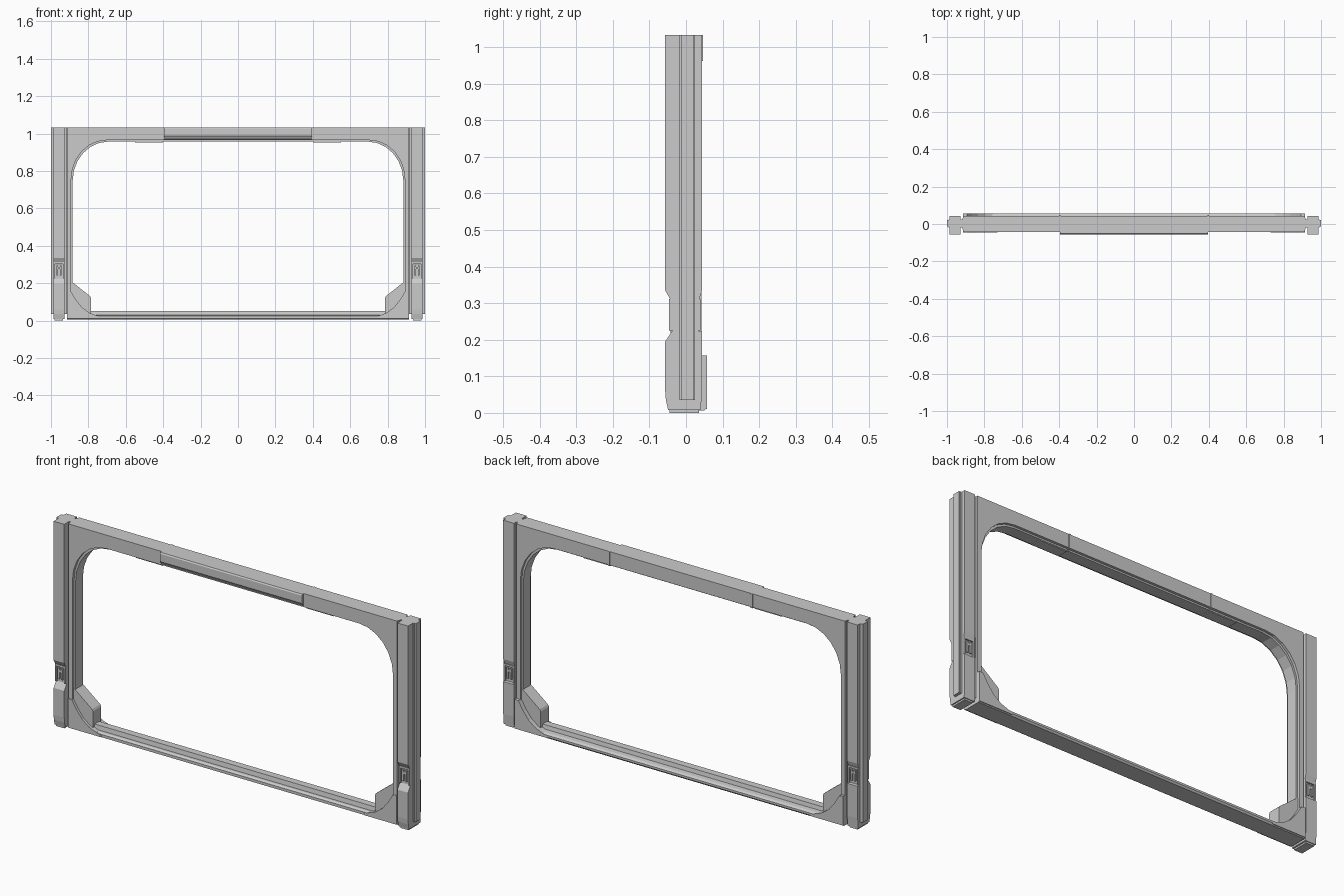
import bpy, bmesh, math

if "Cube" in bpy.data.objects:
    bpy.data.objects.remove(bpy.data.objects["Cube"])


def prism(name, pts, axis, a, b, mirror=False, bevel=0.0):
    """Extrude a 2D outline: axis 'y' takes (x, z) points, axis 'x' takes (y, z) points."""
    bm = bmesh.new()
    place = (lambda p, t: (p[0], t, p[1])) if axis == 'y' else (lambda p, t: (t, p[0], p[1]))
    near = [bm.verts.new(place(p, a)) for p in pts]
    far = [bm.verts.new(place(p, b)) for p in pts]
    bm.faces.new(near)
    bm.faces.new(far[::-1])
    n = len(pts)
    for i in range(n):
        j = (i + 1) % n
        bm.faces.new((near[j], near[i], far[i], far[j]))
    bmesh.ops.recalc_face_normals(bm, faces=bm.faces[:])
    me = bpy.data.meshes.new(name)
    bm.to_mesh(me)
    bm.free()
    ob = bpy.data.objects.new(name, me)
    bpy.context.collection.objects.link(ob)
    if bevel:
        m = ob.modifiers.new("bevel", 'BEVEL')
        m.width = bevel
        m.segments = 1
    if mirror:
        ob.modifiers.new("mirror", 'MIRROR').use_mirror_merge = False
    return ob


def box(name, x0, x1, y0, y1, z0, z1, mirror=False, bevel=0.0):
    return prism(name, [(x0, z0), (x1, z0), (x1, z1), (x0, z1)], 'y', y0, y1, mirror, bevel)


def arch(name, y0, y1, side, head, outer, foot, top):
    """Upper frame outline: two jambs and a head with faceted round inner corners."""
    rx, rz = 0.19, 0.21
    half = [(outer, top), (outer, foot), (side, foot)]
    for i in range(7):
        t = math.radians(15 * i)
        half.append((side - rx + rx * math.cos(t), head - rz + rz * math.sin(t)))
    left = [(-x, z) for x, z in reversed(half)]
    return prism(name, half + left, 'y', y0, y1)


TOP = 1.033

# Window frame: core ring with thinner facing panels front and back
arch("frame_core", -0.028, 0.03, 0.884, 0.957, 0.914, 0.012, TOP)
arch("front_panel", -0.042, -0.028, 0.892, 0.965, 0.914, 0.012, TOP)
arch("back_panel", 0.03, 0.043, 0.892, 0.965, 0.914, 0.012, TOP)

# Raised bar over the front of the head, and its shallow counterpart behind
prism("head_bar", [(-0.03, 0.968), (-0.045, 0.97), (-0.053, 0.984), (-0.056, 0.988),
                   (-0.056, 1.027), (-0.052, TOP), (-0.03, TOP)], 'x', -0.395, 0.395)
box("back_head_seam", 0.392, 0.402, 0.03, 0.047, 0.962, TOP, True)
box("head_lip", 0.40, 0.55, -0.025, 0.028, 0.953, 0.965, True)

# Sill with stepped ledges and a central rib
prism("sill", [(-0.043, 0.010), (-0.043, 0.024), (-0.034, 0.030), (-0.022, 0.030),
               (-0.018, 0.052), (0.018, 0.052), (0.022, 0.032), (0.045, 0.030),
               (0.057, 0.024), (0.057, 0.014), (0.050, 0.006), (-0.036, 0.006)],
      'x', -0.914, 0.914)

# Lower corners: curved outer plates and chamfered inner blocks
plate = [(0.914, 0.01), (0.914, 0.157), (0.893, 0.155), (0.865, 0.11),
         (0.835, 0.072), (0.795, 0.042), (0.73, 0.018), (0.73, 0.01)]
prism("corner_plate", plate, 'y', -0.045, 0.057, True)
prism("corner_block", [(0.90, 0.03), (0.90, 0.21), (0.885, 0.205), (0.79, 0.13),
                       (0.785, 0.12), (0.785, 0.03)], 'y', -0.032, 0.034, True)

# Side columns: waisted outline with a recess near the foot on both faces
column = [(-0.049, 0.008), (-0.055, 0.035), (-0.057, 0.06), (-0.057, 0.195), (-0.037, 0.225),
          (-0.037, 0.300), (-0.057, 0.335), (-0.057, TOP), (0.044, TOP),
          (0.044, 0.335), (0.033, 0.300), (0.033, 0.225), (0.044, 0.222),
          (0.044, 0.06), (0.040, 0.008)]
prism("side_column", column, 'x', 0.927, 0.986, True)

# Tongue running up the outer edge and web joining the column to the frame
box("column_web", 0.905, 0.993, -0.018, 0.025, 0.035, TOP, True)
box("column_tongue", 0.99, 1.0, -0.014, 0.022, 0.035, TOP, True)
box("column_foot", 0.935, 0.98, -0.045, 0.036, 0.0, 0.02, True)
box("inner_groove_wall", 0.905, 0.918, -0.03, 0.032, 0.035, TOP, True)

# Latches set in the recesses: surround, two posts and a crossbar
for side, face, out in (("front", -0.036, -0.046), ("back", 0.032, 0.040)):
    y0, y1 = min(face, out), max(face, out)
    for label, x0, x1, z0, z1 in (
            ("left_edge", 0.927, 0.935, 0.225, 0.312), ("right_edge", 0.979, 0.986, 0.225, 0.312),
            ("top_edge", 0.935, 0.979, 0.302, 0.312), ("left_post", 0.943, 0.952, 0.24, 0.295),
            ("right_post", 0.962, 0.971, 0.24, 0.295), ("crossbar", 0.952, 0.962, 0.275, 0.287)):
        box(f"{side}_latch_{label}", x0, x1, y0, y1, z0, z1, True)
